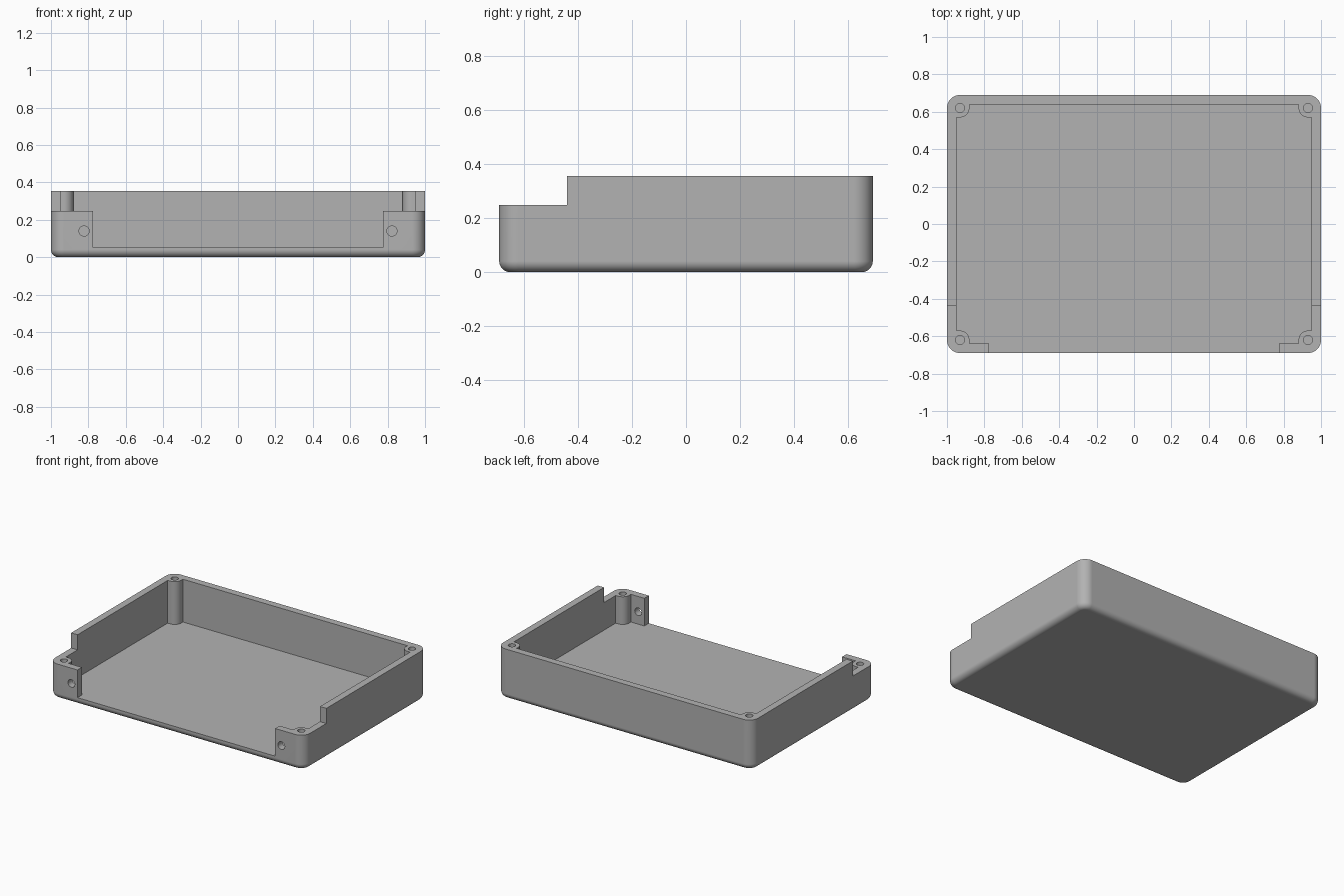
import bpy, bmesh
from math import sin, cos, pi

HX, HY, H = 1.0, 0.69, 0.355      # half sizes and height
R, FILLET = 0.07, 0.04            # corner and bottom edge radii
WALL, FLOOR = 0.05, 0.052
CX, CY = HX - R, HY - R           # post centres
POST, BORE = 0.05, 0.024

old = bpy.data.objects.get("Cube")
if old:
    bpy.data.objects.remove(old, do_unlink=True)

grey = bpy.data.materials.new("light grey plastic")
grey.use_nodes = True
colour = (0.448, 0.448, 0.448, 1)
grey.diffuse_color = colour
grey.node_tree.nodes["Principled BSDF"].inputs["Base Color"].default_value = colour


def loft(name, rings):
    """Solid made of stacked rings with equal point counts, capped at both ends."""
    bm = bmesh.new()
    loops = [[bm.verts.new(p) for p in ring] for ring in rings]
    for a, b in zip(loops, loops[1:]):
        for i in range(len(a)):
            j = (i + 1) % len(a)
            bm.faces.new((a[i], a[j], b[j], b[i]))
    bm.faces.new(loops[0][::-1])
    bm.faces.new(loops[-1])
    bmesh.ops.recalc_face_normals(bm, faces=bm.faces)
    mesh = bpy.data.meshes.new(name)
    bm.to_mesh(mesh)
    bm.free()
    mesh.materials.append(grey)
    obj = bpy.data.objects.new(name, mesh)
    bpy.context.collection.objects.link(obj)
    return obj


def four_corners(quarter):
    """Mirror a quarter outline, listed anticlockwise, into a closed outline."""
    half = quarter + [(-x, y) for x, y in reversed(quarter)]
    return half + [(-x, -y) for x, y in half]


def prism(name, outline, z0, z1):
    return loft(name, [[(x, y, z) for x, y in outline] for z in (z0, z1)])


def box(name, x0, x1, y0, y1, z0, z1):
    return prism(name, [(x0, y0), (x1, y0), (x1, y1), (x0, y1)], z0, z1)


def circle(x, y, r, n=32):
    return [(x + r * cos(2 * pi * i / n), y + r * sin(2 * pi * i / n)) for i in range(n)]


def arc(r, start, end, n=12):
    angles = [start + (end - start) * i / n for i in range(n + 1)]
    return [(CX + r * cos(a), CY + r * sin(a)) for a in angles]


# Outer body: rounded rectangle with a filleted bottom edge
rings = []
for i in range(9):
    a = pi / 2 * i / 8
    inset, z = FILLET * (1 - sin(a)), FILLET * (1 - cos(a))
    rings.append([(x, y, z) for x, y in four_corners(arc(R - inset, 0, pi / 2))])
rings.append([(x, y, H) for x, y in four_corners(arc(R, 0, pi / 2))])
tray = loft("enclosure_tray", rings)

# Cavity that leaves a rounded screw post in every corner
pocket = [(HX - WALL, CY - POST)] + arc(POST, 1.5 * pi, pi) + [(CX - POST, HY - WALL)]
cutters = [prism("cavity_cutter", four_corners(pocket), FLOOR, H + 0.1)]

# Lowered front rim and wide front opening
cutters.append(box("front_step_cutter", -1.1, 1.1, -0.8, -0.439, 0.248, H + 0.1))
cutters.append(box("front_opening_cutter", -0.775, 0.775, -0.8, -0.6, FLOOR, H + 0.1))

# Post bores and front wall screw holes
for sx in (-1, 1):
    for sy in (-1, 1):
        cutters.append(prism("post_bore_cutter", circle(sx * CX, sy * CY, BORE), FLOOR, H + 0.1))
    hole = circle(sx * 0.823, 0.14, 0.027)
    cutters.append(loft("front_hole_cutter", [[(x, y, z) for x, z in hole] for y in (-0.8, -0.6)]))

bpy.context.view_layer.objects.active = tray
tray.select_set(True)
for cutter in cutters:
    cutter.hide_render = True
    mod = tray.modifiers.new("cut", "BOOLEAN")
    mod.operation, mod.solver, mod.object = "DIFFERENCE", "EXACT", cutter
    bpy.ops.object.modifier_apply(modifier=mod.name)
    bpy.data.objects.remove(cutter, do_unlink=True)

# Smooth rounded areas, crisp edges and flat large faces
bpy.ops.object.shade_smooth_by_angle(angle=0.5)
normals = tray.modifiers.new("flat_faces", "WEIGHTED_NORMAL")
normals.keep_sharp = True
